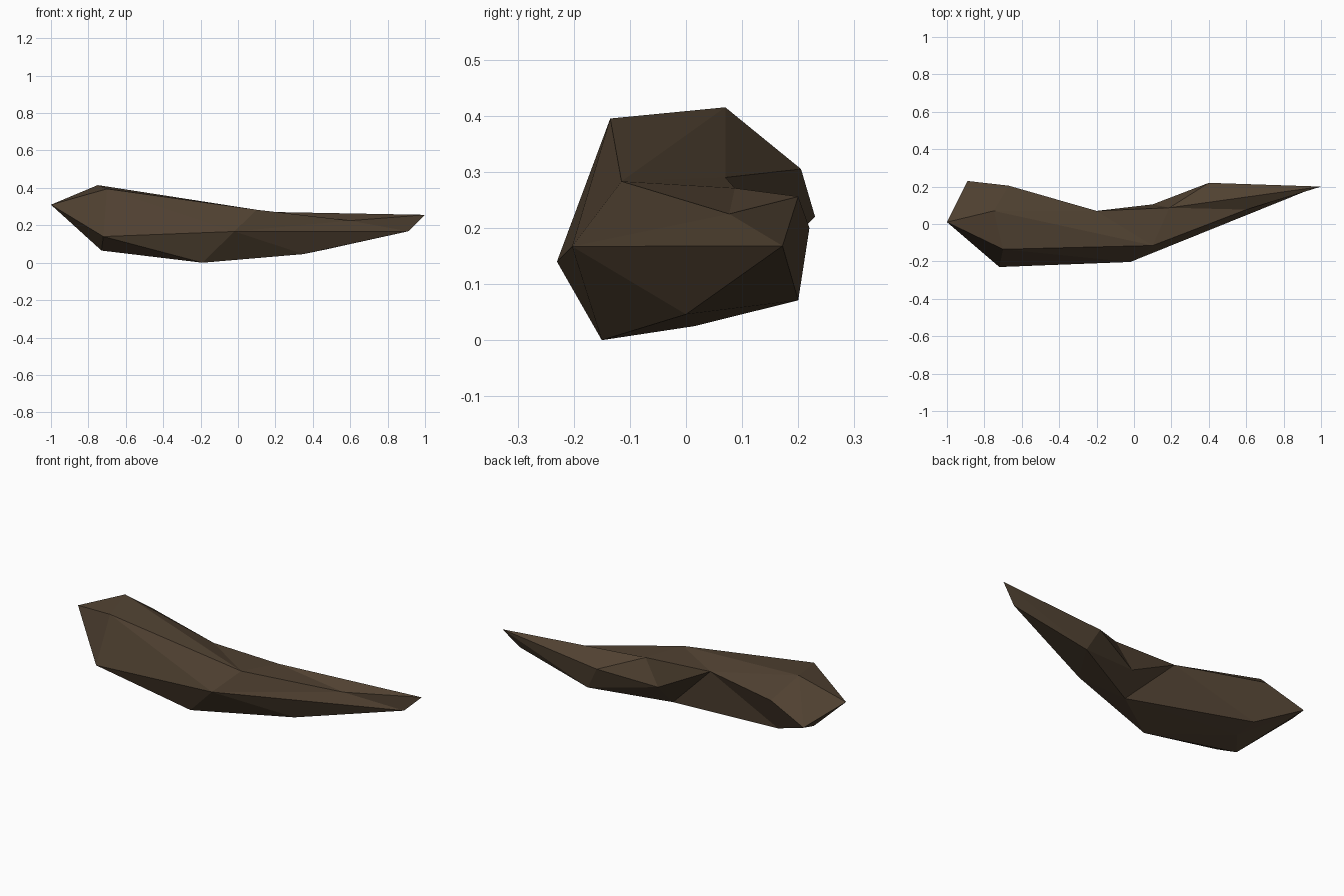
import bpy
import bmesh

if "Cube" in bpy.data.objects:
    bpy.data.objects.remove(bpy.data.objects["Cube"])

bark = bpy.data.materials.new("dark_brown_bark")
bark.diffuse_color = (0.08, 0.053, 0.031, 1)
bark.use_nodes = True
bark.node_tree.nodes["Principled BSDF"].inputs["Base Color"].default_value = bark.diffuse_color

# Key corners of the bent wooden chunk, grouped by section along its length
sections = {
    # broken thick end
    "LE": [(-1.0, 0.01, 0.31), (-0.89, 0.23, 0.22)],
    # thick section
    "ABCDYXF": [(-0.75, 0.07, 0.415), (-0.70, -0.135, 0.395), (-0.72, -0.23, 0.14),
                (-0.73, -0.09, 0.065), (-0.64, 0.02, 0.08), (-0.66, 0.125, 0.115),
                (-0.67, 0.205, 0.305)],
    # bend
    "JHGIWTS": [(-0.2, 0.07, 0.29), (0.1, -0.115, 0.283), (-0.02, -0.203, 0.167),
                (-0.19, -0.15, 0.0), (0.07, 0.015, 0.025), (0.1, 0.105, 0.135),
                (0.19, 0.087, 0.271)],
    # narrow section
    "MPRQ": [(0.6, 0.077, 0.225), (0.4, 0.22, 0.2), (0.47, 0.2, 0.071),
             (0.35, 0.0, 0.046)],
    # pointed end
    "NO": [(1.0, 0.2, 0.256), (0.91, 0.172, 0.168)],
}

# Flat facets as fans: a hub corner followed by the corners around it
fans = ["ALEFJHBL", "LBCDE", "EFXYD",      # thick end
        "BHGC", "ICGQWYDC", "XFJWY",       # front, underside, back
        "JWTSH", "SHMNPT", "MHGON",        # bend and narrow top
        "RTPNOQWT", "GOQ"]                 # narrow back and underside

bm = bmesh.new()
corner = {}
for names, points in sections.items():
    for name, co in zip(names, points):
        corner[name] = bm.verts.new(co)
for hub, *rim in fans:
    for a, b in zip(rim, rim[1:]):
        bm.faces.new([corner[hub], corner[a], corner[b]])
bmesh.ops.recalc_face_normals(bm, faces=bm.faces[:])

mesh = bpy.data.meshes.new("wood_chunk")
bm.to_mesh(mesh)
bm.free()
mesh.materials.append(bark)
wood = bpy.data.objects.new("wood_chunk", mesh)
bpy.context.collection.objects.link(wood)
